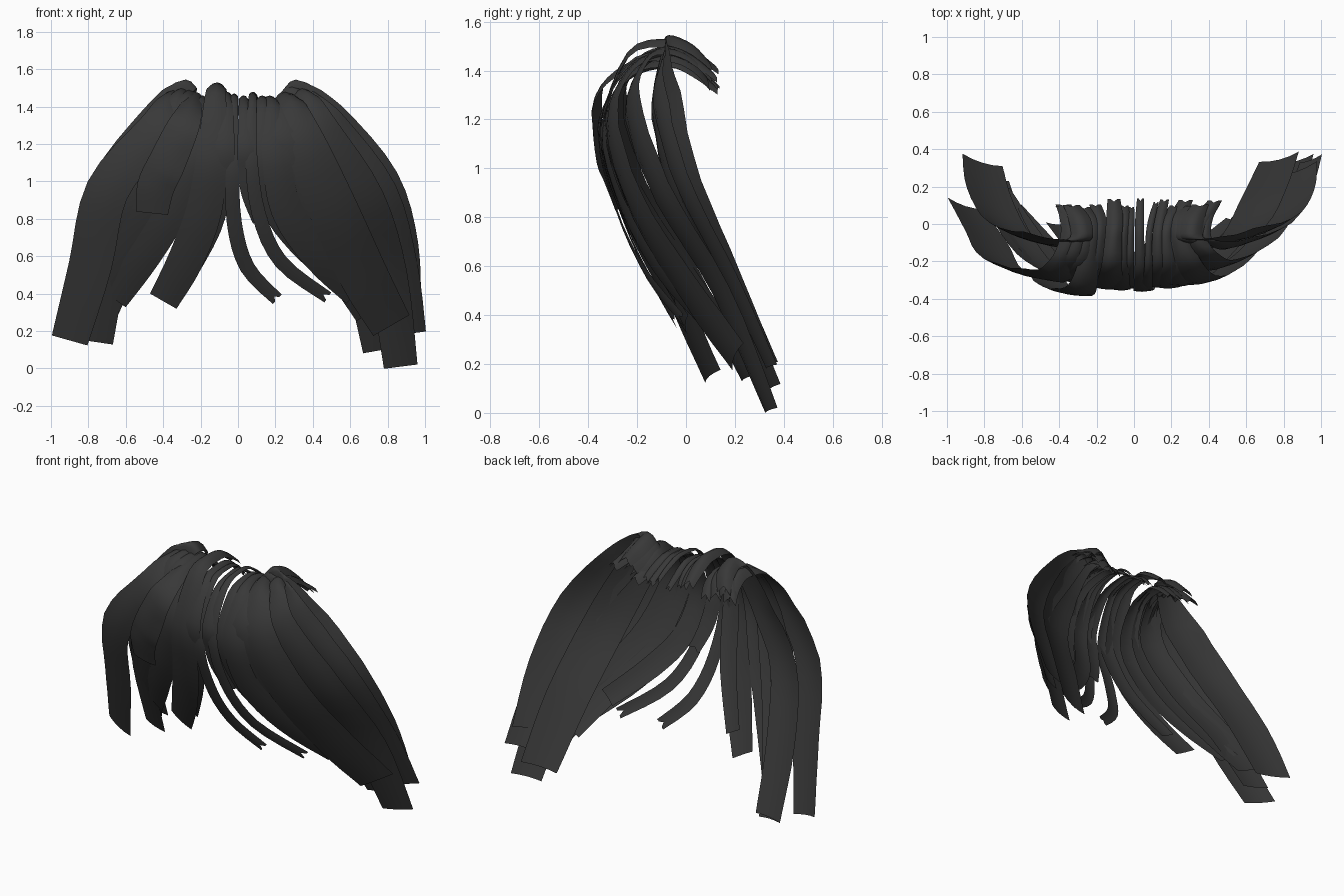
import bpy
import random
from mathutils import Vector

random.seed(4)
if "Cube" in bpy.data.objects:
    bpy.data.objects.remove(bpy.data.objects["Cube"], do_unlink=True)

hair = bpy.data.materials.new("charcoal_hair")
hair.use_nodes = True
colour = (0.04, 0.04, 0.04, 1)
hair.diffuse_color = colour
shader = hair.node_tree.nodes["Principled BSDF"]
shader.inputs["Base Color"].default_value = colour
shader.inputs["Roughness"].default_value = 0.7

# Shell the strands lie on, sampled every 0.2 in height
FRONT = [.12, .03, -.07, -.17, -.26, -.33, -.355, -.30, -.15]
BACK = [.40, .39, .31, .20, .10, 0, -.08, -.13, -.10]
REACH = [.97, .98, .96, .95, .93, .85, .72, .50, .40]
ACROSS = 4
STEPS = 4


def sample(table, z):
    pos = min(max(z / 0.2, 0), len(table) - 1.001)
    low = int(pos)
    return table[low] + (table[low + 1] - table[low]) * (pos - low)


def shell(x, z):
    side = min(abs(x) / sample(REACH, z), 1.05) ** 2.2
    front = sample(FRONT, z)
    return front + (sample(BACK, z) - front) * side


def smooth_path(points):
    """Catmull-Rom through tuples of any length."""
    ext = [points[0]] + points + [points[-1]]
    result = []
    for a, b, c, d in zip(ext, ext[1:], ext[2:], ext[3:]):
        for k in range(STEPS):
            t = k / STEPS
            result.append([0.5 * (2 * q + (r - p) * t
                                  + (2 * p - 5 * q + 4 * r - s) * t * t
                                  + (3 * q - p - 3 * r + s) * t ** 3)
                           for p, q, r, s in zip(a, b, c, d)])
    result.append(list(points[-1]))
    return result


def build_mesh(name, rows):
    n = ACROSS + 1
    faces = [((i + 1) * n + j, (i + 1) * n + j + 1, i * n + j + 1, i * n + j)
             for i in range(len(rows) - 1) for j in range(ACROSS)]
    mesh = bpy.data.meshes.new(name)
    mesh.from_pydata([p for row in rows for p in row], [], faces)
    mesh.materials.append(hair)
    for face in mesh.polygons:
        face.use_smooth = True
    bpy.context.collection.objects.link(bpy.data.objects.new(name, mesh))


def strand(name, apex, width, path, lift=0.0, rear=0.0, notch=0.0):
    """Ribbon from a hooked root over the apex and down the shell.
    lift pushes the tip back, rear pushes the upper part back."""
    ax, az = apex
    half = width / 2
    shift = random.uniform(-.03, .03)
    lift += random.uniform(-.015, .015)
    root = random.uniform(.08, .14)
    widths = (.85, 1, 1, .86)
    lower = []
    for i, (x, z) in enumerate(path):
        y = shell(x, z) + lift * (i + 1) / len(path) + rear * (1 - .23 * i)
        lower.append((x, y, z, half * widths[i], 1))
    x1, y1 = lower[0][:2]
    # Each station: x, y, z, half width, blend towards the shell
    stations = [(ax * 1.2 + shift, root, az - .12, half * .36, 0),
                (ax * 1.05 + shift * .5, .03, az - .04, half * .48, 0),
                (ax, -.07, az, half * .48, 0),
                (ax + .35 * (x1 - ax), -.08 + .6 * (y1 + .08), az - .055, half * .6, .5)]
    line = smooth_path(stations + lower)
    rows = []
    for i, (x, y, z, h, blend) in enumerate(line):
        before, after = line[max(i - 1, 0)], line[min(i + 1, len(line) - 1)]
        along = Vector((after[0] - before[0], after[2] - before[2])).normalized()
        side = Vector((1, 0)).lerp(Vector((-along.y, along.x)), blend).normalized()
        row = []
        for j in range(ACROSS + 1):
            s = 2 * j / ACROSS - 1
            ex, ez = x + side.x * h * s, z + side.y * h * s
            # Ribbons stay flatter than the shell, so they overlap like shingles
            ey = y + (shell(ex, ez) - shell(x, z)) * blend * .5
            bulge = h * .12 * (1 - s * s)
            droop = h * .75 * s * s
            row.append(Vector((ex, ey - bulge * blend, ez - droop * (1 - blend))))
        rows.append(row)
    # Forked ends
    mid = ACROSS // 2
    rows[0][mid] = rows[0][mid].lerp(rows[1][mid], .7)
    rows[-1][mid] = rows[-1][mid].lerp(rows[-2][mid], notch)
    build_mesh(name, rows)


# Model's left side sweep
strand("left_outer_lock", (.31, 1.545), .25, [(.50, 1.31), (.74, .99), (.84, .65), (.87, .29)], rear=.10)
strand("left_edge_lock", (.38, 1.49), .14, [(.54, 1.29), (.78, .95), (.89, .55), (.945, .19)], -.02, .06)
strand("left_long_lock", (.34, 1.50), .21, [(.47, 1.25), (.68, .90), (.80, .50), (.87, .01)])
strand("left_rear_lock", (.28, 1.51), .25, [(.43, 1.25), (.59, .90), (.70, .50), (.775, .10)], .05, .12)
strand("left_front_lock", (.25, 1.48), .26, [(.36, 1.20), (.51, .85), (.67, .50), (.82, .23)], -.04)
strand("left_inner_lock", (.21, 1.45), .21, [(.27, 1.20), (.38, .85), (.54, .58), (.71, .30)])
strand("left_lower_lock", (.17, 1.46), .17, [(.20, 1.15), (.26, .85), (.43, .60), (.63, .40)])
strand("left_short_lock", (.13, 1.46), .13, [(.14, 1.15), (.19, .87), (.33, .67), (.53, .48)], .03)

# Centre wisps
strand("left_curl_wisp", (.08, 1.48), .075, [(.07, 1.15), (.11, .83), (.23, .57), (.48, .38)], -.02, notch=.5)
strand("centre_curl_wisp", (-.02, 1.47), .08, [(-.03, 1.10), (-.02, .78), (.05, .54), (.21, .37)], notch=.5)
strand("centre_wisp", (.03, 1.46), .10, [(.04, 1.20), (.05, 1.05), (.07, .93), (.12, .79)], .02, notch=.5)
strand("centre_right_wisp", (-.06, 1.48), .12, [(-.07, 1.20), (-.09, 1.0), (-.15, .75), (-.30, .46)], .03)

# Model's right side sweep
strand("right_fringe_lock", (-.11, 1.53), .19, [(-.14, 1.15), (-.18, .85), (-.28, .58), (-.40, .36)])
strand("right_lower_lock", (-.19, 1.46), .17, [(-.24, 1.15), (-.35, .85), (-.50, .60), (-.66, .37)])
strand("right_short_lock", (-.23, 1.48), .20, [(-.29, 1.30), (-.38, 1.10), (-.44, .97), (-.46, .83)], -.06, -.06)
strand("right_inner_lock", (-.26, 1.49), .22, [(-.34, 1.20), (-.46, .90), (-.62, .58), (-.75, .28)])
strand("right_middle_lock", (-.30, 1.50), .19, [(-.38, 1.22), (-.54, .90), (-.68, .55), (-.75, .14)])
strand("right_rear_lock", (-.28, 1.545), .25, [(-.45, 1.29), (-.66, .98), (-.77, .60), (-.81, .20)], .04, .11)
strand("right_front_lock", (-.34, 1.49), .23, [(-.46, 1.26), (-.70, .95), (-.79, .55), (-.90, .15)], -.22)
